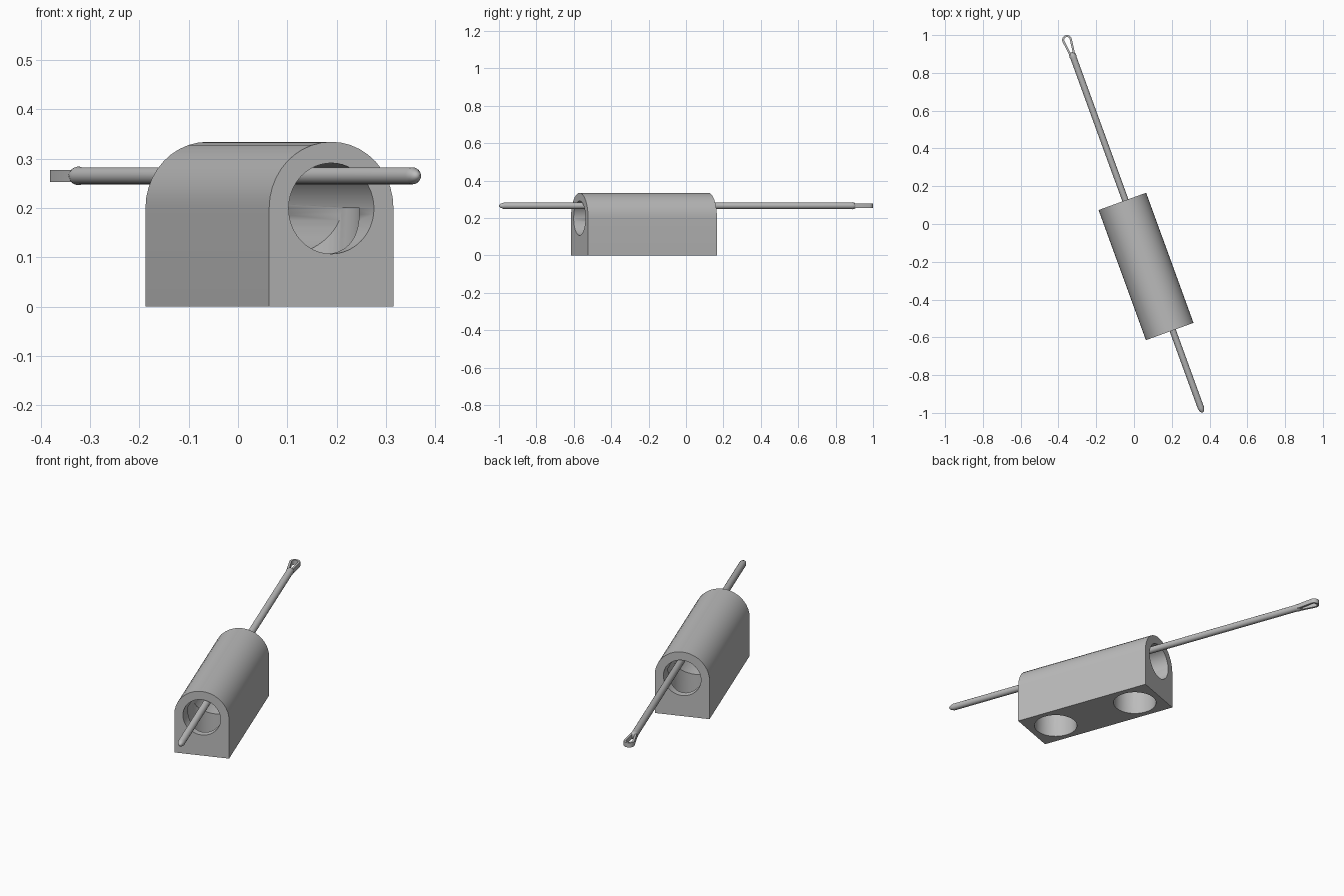
import bpy, bmesh, math
from mathutils import Matrix

if "Cube" in bpy.data.objects:
    bpy.data.objects.remove(bpy.data.objects["Cube"], do_unlink=True)

TURN = Matrix.Rotation(math.radians(20), 4, 'Z')   # whole model is turned about z
BLOCK_X, BLOCK_Y, LENGTH = -0.017, -0.233, 0.733
RADIUS, AXIS_Z, ROD_Z = 0.134, 0.2, 0.265

grey = bpy.data.materials.new("plain grey")
grey.use_nodes = True
colour = (0.5, 0.5, 0.5, 1)
grey.diffuse_color = colour
grey.node_tree.nodes["Principled BSDF"].inputs["Base Color"].default_value = colour


def finish(name, bm):
    bmesh.ops.recalc_face_normals(bm, faces=bm.faces)
    mesh = bpy.data.meshes.new(name)
    bm.to_mesh(mesh)
    bm.free()
    mesh.materials.append(grey)
    obj = bpy.data.objects.new(name, mesh)
    bpy.context.collection.objects.link(obj)
    obj.matrix_world = TURN
    return obj


def smooth(obj, angle=35):
    bpy.ops.object.select_all(action='DESELECT')
    obj.select_set(True)
    bpy.context.view_layer.objects.active = obj
    bpy.ops.object.shade_smooth_by_angle(angle=math.radians(angle))


def cutter(name, radius, depth, matrix):
    bm = bmesh.new()
    bmesh.ops.create_cone(bm, cap_ends=True, segments=48, radius1=radius,
                          radius2=radius, depth=depth, matrix=matrix)
    obj = finish(name, bm)
    obj.hide_render = True
    return obj


def lathe(name, profile, segments=24):
    """Spin (radius, y) points around the rod axis."""
    bm = bmesh.new()
    verts = [bm.verts.new((r, y, 0)) for r, y in profile]
    edges = [bm.edges.new(pair) for pair in zip(verts, verts[1:])]
    bmesh.ops.spin(bm, geom=verts + edges, cent=(0, 0, 0), axis=(0, 1, 0),
                   angle=math.tau, steps=segments)
    bmesh.ops.remove_doubles(bm, verts=bm.verts, dist=1e-5)
    bmesh.ops.translate(bm, verts=bm.verts, vec=(0, 0, ROD_Z))
    return finish(name, bm)


# Arched block
bm = bmesh.new()
outline = [(-RADIUS, 0), (RADIUS, 0)]
outline += [(RADIUS * math.cos(math.pi * i / 20), AXIS_Z + RADIUS * math.sin(math.pi * i / 20))
            for i in range(21)]
face = bm.faces.new([bm.verts.new((BLOCK_X + x, BLOCK_Y - LENGTH / 2, z)) for x, z in outline])
ext = bmesh.ops.extrude_face_region(bm, geom=[face])
bmesh.ops.translate(bm, vec=(0, LENGTH, 0),
                    verts=[v for v in ext["geom"] if isinstance(v, bmesh.types.BMVert)])
block = finish("arched_block", bm)

# Long bore and two blind holes from below
cutters = [cutter("bore_cutter", 0.092, LENGTH + 0.2,
                  Matrix.Translation((BLOCK_X, BLOCK_Y, 0.199)) @ Matrix.Rotation(math.pi / 2, 4, 'X'))]
for side, label in ((-1, "front"), (1, "back")):
    cutters.append(cutter(label + "_hole_cutter", 0.106, 0.4,
                          Matrix.Translation((BLOCK_X, BLOCK_Y + side * 0.228, 0))))
bpy.context.view_layer.objects.active = block
for tool in cutters:
    mod = block.modifiers.new("cut", 'BOOLEAN')
    mod.operation, mod.solver, mod.object = 'DIFFERENCE', 'EXACT', tool
    bpy.ops.object.modifier_apply(modifier=mod.name)
for tool in cutters:
    bpy.data.objects.remove(tool, do_unlink=True)
smooth(block)

# Rod with a blunt front tip and a small collar in front of the eye
rod = lathe("rod", [(0, -1.063), (0.006, -1.061), (0.012, -1.052), (0.017, -1.037),
                    (0.017, 0.935), (0.019, 0.945), (0.017, 0.957), (0.011, 0.966), (0, 0.968)])
smooth(rod, 50)


# Flat teardrop eye at the back end
def teardrop(r_end, r_start, y_end, y_start, steps=12):
    pts = []
    for r, y, first in ((r_end, y_end, 0), (r_start, y_start, math.pi)):
        for i in range(steps + 1):
            a = first + math.pi * i / steps
            pts.append((r * math.cos(a), y + r * math.sin(a)))
    return pts


bm = bmesh.new()
outer = teardrop(0.026, 0.016, 1.037, 0.957)
inner = teardrop(0.015, 0.006, 1.037, 0.967)
rings = [[bm.verts.new((x, y, ROD_Z + z)) for x, y in loop]
         for loop, z in ((outer, -0.012), (outer, 0.012), (inner, 0.012), (inner, -0.012))]
count = len(outer)
for k in range(4):
    a, b = rings[k], rings[(k + 1) % 4]
    for i in range(count):
        j = (i + 1) % count
        bm.faces.new((a[i], a[j], b[j], b[i]))
eye = finish("eye_loop", bm)
smooth(eye)
